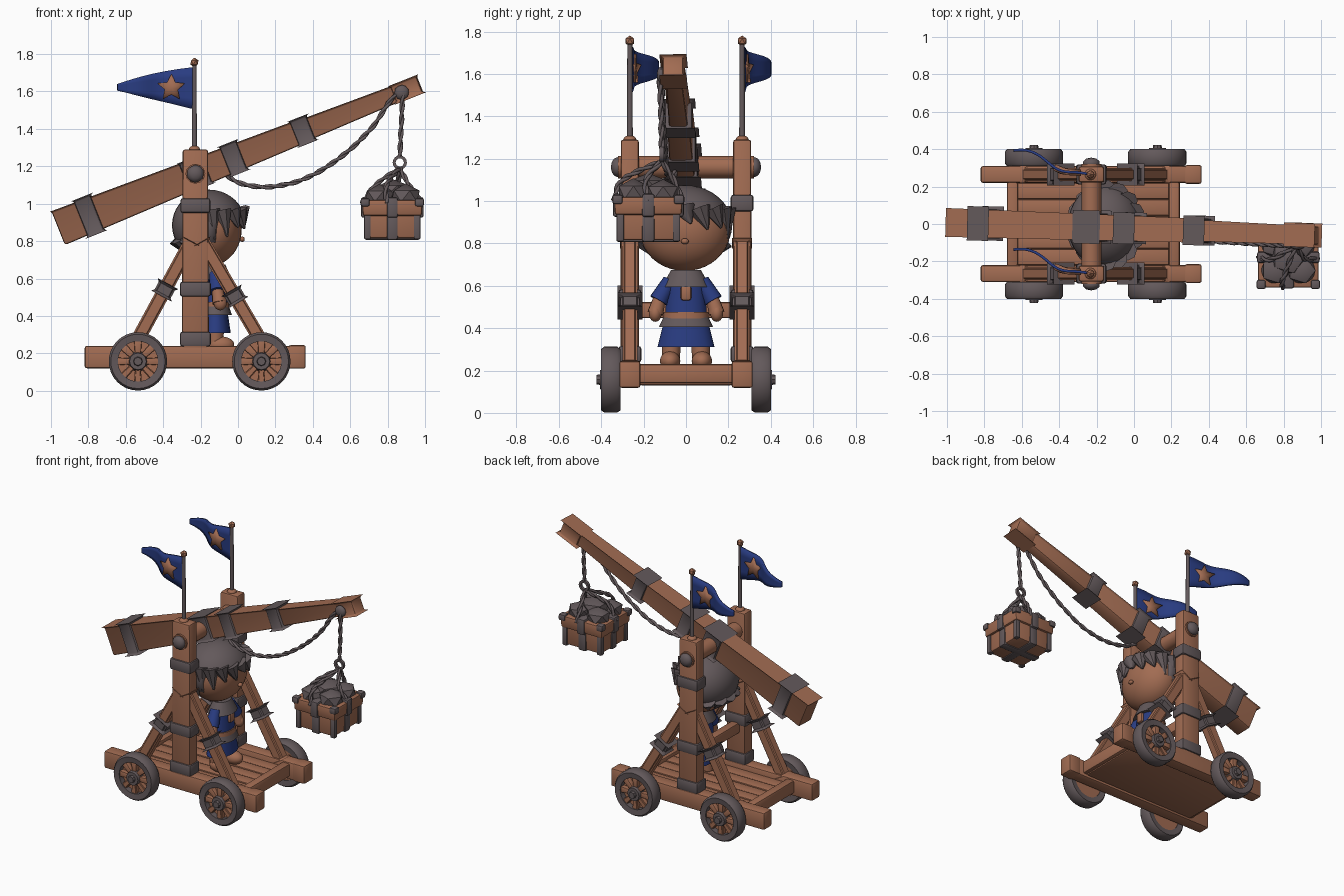
import bpy, bmesh, math, random
from mathutils import Vector, Matrix

random.seed(4)
if "Cube" in bpy.data.objects:
    bpy.data.objects.remove(bpy.data.objects["Cube"])


def material(name, rgb):
    m = bpy.data.materials.new(name)
    m.use_nodes = True
    m.diffuse_color = (*rgb, 1)
    m.node_tree.nodes["Principled BSDF"].inputs["Base Color"].default_value = (*rgb, 1)
    return m


WOOD = material("warm brown", (0.36, 0.15, 0.085))
IRON = material("iron grey", (0.125, 0.1, 0.105))
BLUE = material("royal blue", (0.022, 0.045, 0.22))


def finish(name, bm, mat, angle=40):
    bmesh.ops.recalc_face_normals(bm, faces=bm.faces)
    me = bpy.data.meshes.new(name)
    bm.to_mesh(me)
    bm.free()
    me.materials.append(mat)
    ob = bpy.data.objects.new(name, me)
    bpy.context.collection.objects.link(ob)
    bpy.ops.object.select_all(action="DESELECT")
    ob.select_set(True)
    bpy.context.view_layer.objects.active = ob
    bpy.ops.object.shade_smooth_by_angle(angle=math.radians(angle))
    return ob


def beam(name, p0, p1, size0, size1=None, mat=WOOD, bevel=0.012):
    """Tapered bevelled bar from p0 to p1; sizes are (across y, other way)."""
    p0, p1 = Vector(p0), Vector(p1)
    d = (p1 - p0).normalized()
    side = Vector((0, 1, 0)) if abs(d.y) < 0.9 else Vector((1, 0, 0))
    side = (side - d * side.dot(d)).normalized()
    up = d.cross(side)
    bm = bmesh.new()
    bmesh.ops.create_cube(bm, size=1)
    for v in bm.verts:
        p, s = (p0, size0) if v.co.z < 0 else (p1, size1 or size0)
        v.co = p + side * v.co.x * s[0] + up * v.co.y * s[1]
    bmesh.ops.bevel(bm, geom=bm.edges[:], offset=bevel, segments=2, profile=0.5, affect="EDGES")
    return finish(name, bm, mat)


def band(name, p0, p1, t, length, size, mat=IRON):
    """Iron strap around the bar p0-p1 at fraction t."""
    p0, p1 = Vector(p0), Vector(p1)
    c, h = p0.lerp(p1, t), (p1 - p0).normalized() * length / 2
    return beam(name, c - h, c + h, size, mat=mat, bevel=0.014)


def cone(name, p0, p1, r0, r1, mat, n=16, squash=1):
    p0, p1 = Vector(p0), Vector(p1)
    d = p1 - p0
    bm = bmesh.new()
    bmesh.ops.create_cone(bm, cap_ends=True, segments=n, radius1=r0, radius2=r1, depth=d.length)
    turn = Vector((0, 0, 1)).rotation_difference(d).to_matrix().to_4x4()
    bm.transform(Matrix.Translation((p0 + p1) / 2) @ turn @ Matrix.Diagonal((squash, 1, 1, 1)))
    return finish(name, bm, mat)


def ball(name, c, r, mat, ico=None, keep=None):
    bm = bmesh.new()
    if ico:
        bmesh.ops.create_icosphere(bm, subdivisions=ico, radius=1)
    else:
        bmesh.ops.create_uvsphere(bm, u_segments=32, v_segments=20, radius=1)
    if keep:
        drop = [f for f in bm.faces if not keep(f.calc_center_median())]
        bmesh.ops.delete(bm, geom=drop, context="FACES")
    bm.transform(Matrix.Translation(c) @ Matrix.Diagonal((*r, 1)))
    return finish(name, bm, mat)


def ring(name, c, axis, profile, mat, n=32):
    """Closed (radius, offset) profile swept round an axis."""
    bm = bmesh.new()
    rows = [[bm.verts.new((r * math.cos(a), r * math.sin(a), h)) for r, h in profile]
            for a in (2 * math.pi * i / n for i in range(n))]
    k = len(profile)
    for i in range(n):
        for j in range(k):
            a, b = rows[i], rows[(i + 1) % n]
            bm.faces.new((a[j], b[j], b[(j + 1) % k], a[(j + 1) % k]))
    turn = Vector((0, 0, 1)).rotation_difference(Vector(axis)).to_matrix().to_4x4()
    bm.transform(Matrix.Translation(c) @ turn)
    return finish(name, bm, mat)


def rope(name, pts, r=0.009, twist=45):
    """Two strands twisted round a smooth path."""
    pts = [Vector(p) for p in pts]
    ext = [pts[0] * 2 - pts[1]] + pts + [pts[-1] * 2 - pts[-2]]
    path = []
    for i in range(1, len(ext) - 2):
        a, b, c, d = ext[i - 1:i + 3]
        steps = max(4, int((c - b).length / 0.015))
        for t in (s / steps for s in range(steps)):
            path.append(b + (c - a) * t / 2 + (a - b * 2.5 + c * 2 - d / 2) * t * t
                        + ((b - c) * 1.5 + (d - a) / 2) * t ** 3)
    path.append(pts[-1])
    for phase in (0, math.pi):
        cu = bpy.data.curves.new(name, "CURVE")
        cu.dimensions, cu.bevel_depth, cu.bevel_resolution = "3D", r, 1
        sp = cu.splines.new("POLY")
        sp.points.add(len(path) - 1)
        run = 0
        for i, p in enumerate(path):
            d = (path[min(i + 1, len(path) - 1)] - path[max(i - 1, 0)]).normalized()
            u = d.cross(Vector((0.1, 1, 0.1))).normalized()
            ang = run * twist + phase
            q = p + (u * math.cos(ang) + d.cross(u) * math.sin(ang)) * r * 0.7
            sp.points[i].co = (*q, 1)
            run += 0.015
        cu.materials.append(IRON)
        bpy.context.collection.objects.link(bpy.data.objects.new(name, cu))


# Cart deck
for i in range(5):
    y = -0.176 + i * 0.088
    beam("deck_plank", (-0.66, y, 0.185), (0.23, y, 0.185), (0.084, 0.04 + 0.006 * (i % 2)), bevel=0.006)
beam("deck_base", (-0.66, 0, 0.15), (0.22, 0, 0.15), (0.44, 0.04))
for x in (-0.65, 0.215):
    beam("deck_cross_beam", (x, -0.24, 0.185), (x, 0.24, 0.185), (0.06, 0.09))

# Everything mirrored on the two sides
PX = -0.228
for s in (-1, 1):
    y = s * 0.265
    beam("side_rail", (-0.82, y, 0.18), (0.36, y, 0.18), (0.09, 0.12))
    beam("rail_end", (0.27, y, 0.181), (0.362, y, 0.181), (0.1, 0.126))
    foot, top = (PX, y, 0.2), (PX, y, 1.29)
    beam("post", foot, top, (0.088, 0.145), (0.085, 0.135))
    for t, size in ((0.07, 0.165), (0.315, 0.165), (0.725, 0.16)):
        band("post_band", foot, top, t, 0.08, (0.108, size))
    for x0, x1, t in ((-0.25, -0.565, 0.5), (-0.19, 0.15, 0.56)):
        a, b = (x0, y, 0.80), (x1, y, 0.22)
        beam("brace", a, b, (0.07, 0.075))
        band("brace_band", a, b, t - 0.05, 0.075, (0.09, 0.098))
    ball("axle_nut", (PX, s * 0.325, 1.16), (0.047, 0.03, 0.047), IRON, ico=2)

    # Wheels
    for x in (-0.535, 0.125):
        c = Vector((x, s * 0.355, 0.157))
        ring("wheel_rim", c, (0, s, 0), [(0.107, -0.04), (0.145, -0.045), (0.156, -0.03),
             (0.156, 0.03), (0.145, 0.045), (0.107, 0.04)], IRON)
        cone("wheel_back", c - Vector((0, s * 0.035, 0)), c, 0.112, 0.112, WOOD, 24)
        for k in range(8):
            a = math.pi * k / 4
            d = Vector((math.cos(a), 0, math.sin(a)))
            m = c + Vector((0, s * 0.012, 0))
            beam("spoke", m + d * 0.03, m + d * 0.113, (0.04, 0.03), (0.04, 0.042), bevel=0.006)
        cone("wheel_hub", c, c + Vector((0, s * 0.05, 0)), 0.055, 0.045, IRON, 12)
        cone("hub_cap", c, c + Vector((0, s * 0.068, 0)), 0.034, 0.022, IRON, 8)

    # Flag
    cone("flag_pole", (PX - 0.005, y, 1.27), (PX - 0.005, y, 1.74), 0.014, 0.012, IRON, 10)
    ball("pole_finial", (PX - 0.005, y, 1.755), (0.024, 0.024, 0.026), WOOD, ico=1)
    ball("pole_socket", (PX - 0.005, y, 1.29), (0.03, 0.03, 0.02), WOOD)

    def wave(x):
        u = (-0.235 - x) / 0.41
        return y + 0.125 / (1 + math.exp(-(u - 0.52) * 11)) + 0.008 * math.sin(u * 9)

    bm = bmesh.new()
    cols = []
    for i in range(25):
        u = i / 24
        x, hi, lo = -0.235 - 0.41 * u, 1.73 - 0.04 * u - 0.05 * u * u, 1.505 + 0.1 * u
        cols.append([bm.verts.new((x, wave(x), lo + (hi - lo) * j / 4)) for j in range(5)])
    for a, b in zip(cols, cols[1:]):
        for j in range(4):
            bm.faces.new((a[j], b[j], b[j + 1], a[j + 1]))
    mod = finish("flag", bm, BLUE).modifiers.new("thickness", "SOLIDIFY")
    mod.thickness, mod.offset = 0.014, 0

    # Star badge following the cloth
    bm = bmesh.new()
    mid = bm.verts.new((-0.355, wave(-0.355), 1.62))
    rim = []
    for k in range(10):
        a, r = math.pi / 2 + k * math.pi / 5, (0.075, 0.036)[k % 2]
        x = -0.355 + r * math.cos(a)
        rim.append(bm.verts.new((x, wave(x), 1.62 + r * math.sin(a))))
    for k in range(10):
        bm.faces.new((mid, rim[k], rim[(k + 1) % 10]))
    mod = finish("flag_star", bm, WOOD).modifiers.new("thickness", "SOLIDIFY")
    mod.thickness, mod.offset = 0.034, 0

# Axle and lower tie bar
cone("axle", (PX, -0.32, 1.16), (PX, 0.32, 1.16), 0.053, 0.053, WOOD, 12)
beam("tie_bar", (PX, -0.24, 0.485), (PX, 0.24, 0.485), (0.06, 0.075))

# Throwing arm
A, B, C = (-0.96, 0.008, 0.87), (0.36, -0.035, 1.395), (0.94, -0.06, 1.626)
beam("arm_thick", A, B, (0.13, 0.195), (0.105, 0.13))
beam("arm_thin", B, C, (0.09, 0.12), (0.075, 0.09))
band("arm_tip", B, C, 0.935, 0.15, (0.1, 0.105), WOOD)
for t, size in ((0.125, (0.155, 0.215)), (0.71, (0.14, 0.175)), (0.99, (0.13, 0.15))):
    band("arm_band", A, B, t, 0.095, size)
band("pivot_plate", A, B, 0.557, 0.13, (0.15, 0.17))

# Ropes and ring
ball("rope_knot", (0.875, -0.118, 1.595), (0.04, 0.02, 0.04), IRON, ico=2)
rope("slack_rope", [(0.86, -0.115, 1.60), (0.81, -0.115, 1.545), (0.71, -0.11, 1.40), (0.55, -0.1, 1.25),
     (0.36, -0.09, 1.135), (0.17, -0.075, 1.09), (0.01, -0.06, 1.11), (-0.08, -0.04, 1.17)])
rope("hanging_rope", [(0.88, -0.125, 1.59), (0.873, -0.118, 1.42), (0.865, -0.115, 1.25)])
hook = Vector((0.865, -0.115, 1.22))
ring("hook_ring", hook, (0, 1, 0), [(0.022, -0.01), (0.038, -0.01), (0.038, 0.01), (0.022, 0.01)], IRON, 16)

# Hanging crate with stones
CX, CY = 0.825, -0.178
lo, hi = (CX, CY, 0.815), (CX, CY, 1.02)
beam("crate_body", lo, hi, (0.28, 0.28), (0.29, 0.29))
beam("crate_rim", (CX, CY, 0.935), (CX, CY, 1.02), (0.315, 0.315), (0.325, 0.325))
for size in ((0.06, 0.335), (0.335, 0.06)):
    beam("crate_strap", (CX, CY, 0.925), (CX, CY, 1.035), size, mat=IRON)
    small = tuple(v if v < 0.1 else v - 0.035 for v in size)
    beam("crate_lower_strap", (CX, CY, 0.806), (CX, CY, 0.95), small, mat=IRON)
for sx in (-1, 1):
    for sy in (-1, 1):
        x, y = CX + sx * 0.133, CY + sy * 0.133
        beam("crate_corner", (x, y, 0.81), (x, y, 0.95), (0.035, 0.035), mat=IRON, bevel=0.006)
        beam("rim_corner", (x + sx * 0.012, y + sy * 0.012, 0.985), (x + sx * 0.012, y + sy * 0.012, 1.03), (0.05, 0.05), mat=IRON)
        ball("stone", (CX + sx * 0.07, CY + sy * 0.07, 1.04), (0.085, 0.08, 0.06 + random.random() * 0.02), IRON, ico=1)
    rope("sling_rope", [hook - Vector((0, 0, 0.03)), (CX + sx * 0.03, CY + sx * 0.12, 1.1), (CX + sx * 0.03, CY + sx * 0.162, 1.0)])
    rope("sling_rope", [hook - Vector((0, 0, 0.03)), (CX + sx * 0.09, CY - 0.01, 1.1), (CX + sx * 0.162, CY, 1.0)])
ball("top_stone", (CX, CY, 1.07), (0.1, 0.1, 0.062), IRON, ico=1)

# Crew figure: body
FX = -0.12
cone("trousers", (FX, 0, 0.31), (FX, 0, 0.45), 0.135, 0.1, BLUE, squash=0.6)
cone("tunic_hem", (FX, 0, 0.405), (FX, 0, 0.455), 0.128, 0.105, IRON, squash=0.68)
cone("tunic", (FX, 0, 0.45), (FX, 0, 0.64), 0.1, 0.085, BLUE, squash=0.68)
cone("belt", (FX, 0, 0.445), (FX, 0, 0.475), 0.107, 0.105, WOOD, squash=0.7)
cone("hood_collar", (FX, 0, 0.595), (FX, 0, 0.675), 0.115, 0.07, IRON, squash=0.75)
beam("chest_clasp", (FX + 0.065, 0, 0.53), (FX + 0.065, 0, 0.6), (0.05, 0.03))
for s in (-1, 1):
    cone("sleeve", (FX, s * 0.075, 0.625), (FX + 0.01, s * 0.13, 0.53), 0.035, 0.045, BLUE, 12)
    cone("forearm", (FX + 0.01, s * 0.125, 0.54), (FX + 0.02, s * 0.145, 0.47), 0.03, 0.038, WOOD, 12)
    ball("hand", (FX + 0.025, s * 0.145, 0.47), (0.035, 0.03, 0.04), WOOD)
    cone("boot_shaft", (FX, s * 0.07, 0.22), (FX, s * 0.07, 0.33), 0.04, 0.045, WOOD, 12)
    ball("boot_foot", (FX + 0.03, s * 0.075, 0.245), (0.07, 0.048, 0.045), WOOD)

# Crew figure: head and hair
ball("head", (-0.145, -0.005, 0.865), (0.165, 0.215, 0.195), WOOD)
ball("nose", (0.022, -0.005, 0.81), (0.014, 0.018, 0.014), WOOD)
HC, HR = Vector((-0.155, -0.008, 0.885)), Vector((0.198, 0.226, 0.19))
hair = ball("hair", HC, HR, IRON, keep=lambda p: p.z > (0.25 if p.x > 0.1 else -0.7))
mod = hair.modifiers.new("thickness", "SOLIDIFY")
mod.thickness, mod.offset = 0.03, -1


def on_hair(deg, z, k=1.0):
    r = math.sqrt(1 - z * z) * k
    a = math.radians(deg)
    return HC + Vector((HR.x * r * math.cos(a), HR.y * r * math.sin(a), HR.z * z))


for i, deg in enumerate(range(-88, 89, 22)):
    drop = 0.05 - 0.45 * (abs(deg) / 88) ** 2 - 0.12 * (i % 2)
    cone("fringe_lock", on_hair(deg, 0.42, 0.93), on_hair(deg + 8, drop, 0.99), 0.055, 0.006, IRON, 8)
for deg in range(105, 256, 25):
    cone("back_lock", on_hair(deg, -0.35, 0.9), on_hair(deg + 5, -0.92, 1.1), 0.055, 0.008, IRON, 8)
